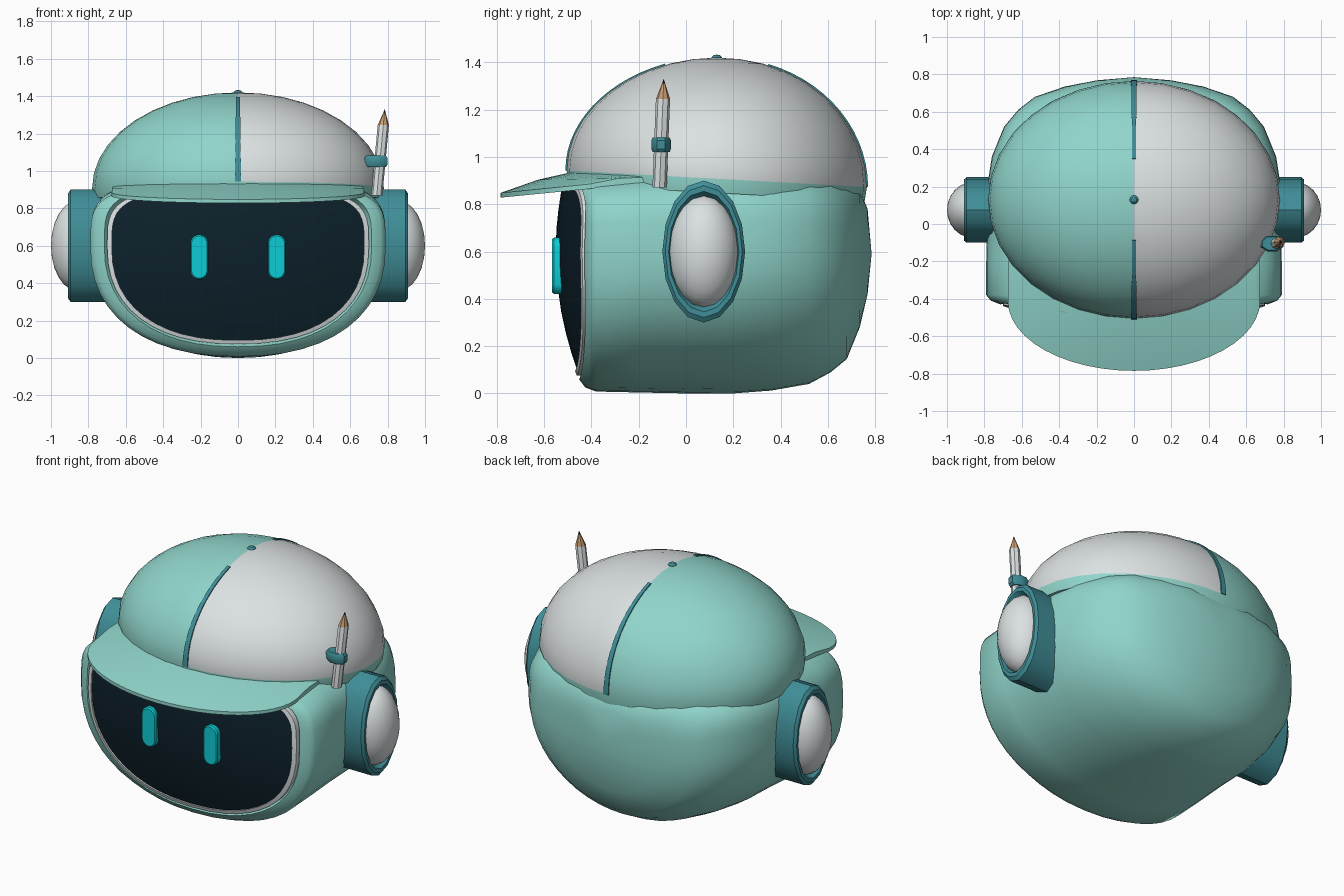
import bpy, bmesh, math
from math import sin, cos, pi, radians

if "Cube" in bpy.data.objects:
    bpy.data.objects.remove(bpy.data.objects["Cube"])


def material(name, r, g, b):
    m = bpy.data.materials.new(name)
    m.diffuse_color = (r, g, b, 1)
    m.use_nodes = True
    m.node_tree.nodes["Principled BSDF"].inputs["Base Color"].default_value = m.diffuse_color
    return m


MINT = material("mint", 0.28, 0.67, 0.60)
WHITE = material("off_white", 0.71, 0.75, 0.76)
TEAL = material("dark_teal", 0.05, 0.27, 0.31)
NAVY = material("screen_navy", 0.004, 0.015, 0.024)
CYAN = material("eye_cyan", 0.004, 0.60, 0.66)
WOOD = material("pencil_wood", 0.62, 0.36, 0.18)
LEAD = material("pencil_lead", 0.02, 0.02, 0.02)


def loft(name, rings, mats, rule=None, angle=35):
    """Skin closed rings of points; a one-point ring becomes a pole, open ends are capped."""
    bm = bmesh.new()
    vs = [[bm.verts.new(p) for p in ring] for ring in rings]
    for k in range(len(vs) - 1):
        a, b = vs[k], vs[k + 1]
        n = max(len(a), len(b))
        for i in range(n):
            j = (i + 1) % n
            if len(a) == 1:
                f = bm.faces.new((a[0], b[i], b[j]))
            elif len(b) == 1:
                f = bm.faces.new((a[i], a[j], b[0]))
            else:
                f = bm.faces.new((a[i], a[j], b[j], b[i]))
            if rule:
                f.material_index = rule(k, f.calc_center_median())
    for end in (vs[0], vs[-1]):
        if len(end) > 1:
            bm.faces.new(end)
    bmesh.ops.recalc_face_normals(bm, faces=bm.faces)
    me = bpy.data.meshes.new(name)
    bm.to_mesh(me)
    bm.free()
    for m in mats:
        me.materials.append(m)
    ob = bpy.data.objects.new(name, me)
    bpy.context.collection.objects.link(ob)
    bpy.ops.object.select_all(action='DESELECT')
    ob.select_set(True)
    bpy.context.view_layer.objects.active = ob
    bpy.ops.object.shade_smooth_by_angle(angle=radians(angle))
    return ob


def outline(w, zb, zt, nb=2.3, nt=4, zc=0.6, n=48):
    """Rounded head cross-section as (x, z) pairs, with separate top and bottom roundness."""
    pts = []
    for i in range(n):
        a = 2 * pi * i / n
        c, s = cos(a), sin(a)
        e = 2 / (nt if s > 0 else nb)
        h = zt - zc if s > 0 else zc - zb
        pts.append((math.copysign(w * abs(c) ** e, c), zc + math.copysign(h * abs(s) ** e, s)))
    return pts


def front_y(x, z):
    """Bulged surface of the face."""
    return -0.545 + 0.115 * (x / 0.68) ** 2 + 0.09 * ((z - 0.6) / 0.5) ** 2


def on_face(pts, offset):
    return [(x, front_y(x, z) + offset, z) for x, z in pts]


# Head shell: lip around the face, then sections running to the back
lip = outline(0.715, 0.06, 0.915)
mid = outline(0.765, 0.025, 0.925)
shell = [on_face(outline(0.69, 0.08, 0.9), 0.03), on_face(lip, -0.012),
         [(x, min(-0.41, front_y(x, z)), z) for x, z in mid]]
for y, w, zb, zt, nb in [(-0.38, .79, .008, .93, 2.3), (-0.2, .79, .004, .95, 2.2), (0, .785, 0, .96, 2.1),
                         (.2, .785, 0, .97, 2.05), (.36, .76, .012, .96, 2), (.52, .695, .04, .94, 2),
                         (.61, .62, .088, .92, 2), (.68, .53, .145, .9, 2), (.735, .37, .28, .86, 2),
                         (.768, .2, .42, .78, 2)]:
    shell.append([(x, y, z) for x, z in outline(w, zb, zt, nb, 4 if y < 0.65 else 3)])
shell.append([(0, .785, .59)])
loft("head_shell", shell, [MINT], angle=50)

# Pale bezel and dark screen
outer, inner = outline(0.70, 0.075, 0.91, 2.35, 3.7), outline(0.675, 0.095, 0.895, 2.35, 3.7)
loft("screen_bezel", [on_face(outer, 0.03), on_face(outer, -0.016), on_face(inner, -0.016),
                      on_face(inner, 0.02)], [WHITE])
rings = [on_face(inner, 0.03)]
for s in (1, 0.85, 0.65, 0.45, 0.22):
    rings.append(on_face([(x * s, 0.55 + (z - 0.55) * s) for x, z in inner], -0.006))
rings.append(on_face([(0, 0.55)], -0.006))
loft("face_screen", rings, [NAVY])


# Capsule eyes
def capsule(cx, r, half, y):
    pts = []
    for i in range(20):
        a = 2 * pi * (i + 0.5) / 20
        pts.append((cx + r * cos(a), y, 0.54 + r * sin(a) + math.copysign(half, sin(a))))
    return pts


for side, s in (("right", 1), ("left", -1)):
    loft(side + "_eye", [capsule(.207 * s, .048, .072, -.51), capsule(.207 * s, .048, .072, -.558),
                         capsule(.207 * s, .041, .072, -.566)], [CYAN])


# Two-tone cap dome with a tilted lower edge
def base_z(y):
    return 0.915 - 0.055 * y


def dome(a, t, grow=0.0):
    y = 0.13 + (0.635 + grow) * cos(t) * sin(a)
    return ((0.78 + grow) * cos(t) * cos(a), y, base_z(y) + (1.42 + grow - base_z(y)) * sin(t))


SEG = 32
rings = []
for drop, r in ((0.06, 0.985), (0.0, 1.0)):
    ring = [dome(2 * pi * i / SEG, 0) for i in range(SEG)]
    rings.append([(x * r, 0.13 + (y - 0.13) * r, z - drop) for x, y, z in ring])
for k in range(1, 10):
    rings.append([dome(2 * pi * i / SEG, pi / 2 * k / 10) for i in range(SEG)])
rings.append([(0, 0.13, 1.42)])
loft("cap_dome", rings, [MINT, WHITE], lambda k, c: 1 if k > 0 and c.x > 0 else 0)

# Seam strips on the cap, front and back, tapering towards the top
for name, a in (("front_seam", -pi / 2), ("back_seam", pi / 2)):
    rings = []
    for k in range(15):
        t = radians(70) * k / 14
        hw = 0.016 - 0.006 * k / 14
        _, y0, z0 = dome(a, t, -0.01)
        _, y1, z1 = dome(a, t, 0.005)
        rings.append([(-hw, y0, z0), (-hw, y1, z1), (hw, y1, z1), (hw, y0, z0)])
    loft(name, rings, [TEAL])

# Cap button
rings = [[(0.024 * r * cos(2 * pi * i / 10), 0.13 + 0.024 * r * sin(2 * pi * i / 10), z) for i in range(10)]
         for r, z in ((1, 1.405), (1, 1.42), (0.6, 1.43))]
loft("cap_button", rings + [[(0, 0.13, 1.433)]], [TEAL])

# Cap brim, swept from side to side
rings = []
for k in range(25):
    a = -pi / 2 + pi * k / 24
    c = cos(a)
    xo, yo, zo = 0.675 * sin(a), -0.41 - 0.375 * c, 0.885 - 0.037 * c
    xi = 0.67 * sin(a)
    yi = 0.17 - 0.635 * math.sqrt(1 - (xi / 0.78) ** 2)
    zi = 0.915 + 0.025 * c
    xm, ym, zm = (xo + xi) / 2, (yo + yi) / 2, (zo + zi) / 2 + 0.01
    rings.append([(xi, yi, zi), (xm, ym, zm), (xo, yo, zo),
                  (xo, yo, zo - 0.02), (xm, ym, zm - 0.03), (xi, yi, zi - 0.035)])
loft("cap_brim", rings, [MINT])


# Ear pods: faceted collar with a domed pad
def ear_ring(x, ry, rz, n):
    return [(x, 0.075 + ry * sin(2 * pi * i / n), 0.6 + rz * cos(2 * pi * i / n)) for i in range(n)]


for side, s in (("right", 1), ("left", -1)):
    loft(side + "_ear_collar", [ear_ring(x * s, .175 * r, .3 * r, 16) for x, r in
                                ((.66, 1), (.895, 1), (.91, .93), (.91, .85), (.88, .78))], [TEAL])
    rings = []
    for k in range(6):
        t = pi / 2 * k / 6
        rings.append(ear_ring((.86 + .14 * sin(t)) * s, .15 * cos(t), .24 * cos(t), 20))
    loft(side + "_ear_pad", rings + [[(s, .075, .6)]], [WHITE])

# Pencil tucked beside the cap: shaft, wooden cone and lead
rings = []
for z, r in ((.87, .03), (1.245, .03), (1.31, .007), (1.331, 0)):
    f = (z - .87) / .461
    cx, cy = .742 + .043 * f, -.112 + .018 * f
    rings.append([(cx + r * cos(2 * pi * i / 8), cy + r * sin(2 * pi * i / 8), z)
                  for i in range(8 if r else 1)])
loft("pencil", rings, [WHITE, WOOD, LEAD], lambda k, c: k)

# Clip holding the pencil
rings = []
for z, r in ((1.02, .85), (1.033, 1), (1.07, 1), (1.083, .85)):
    rings.append([(.738 + .066 * r * cos(pi / 8 + pi * i / 4), -.105 + .045 * r * sin(pi / 8 + pi * i / 4), z)
                  for i in range(8)])
loft("pencil_clip", rings, [TEAL])
